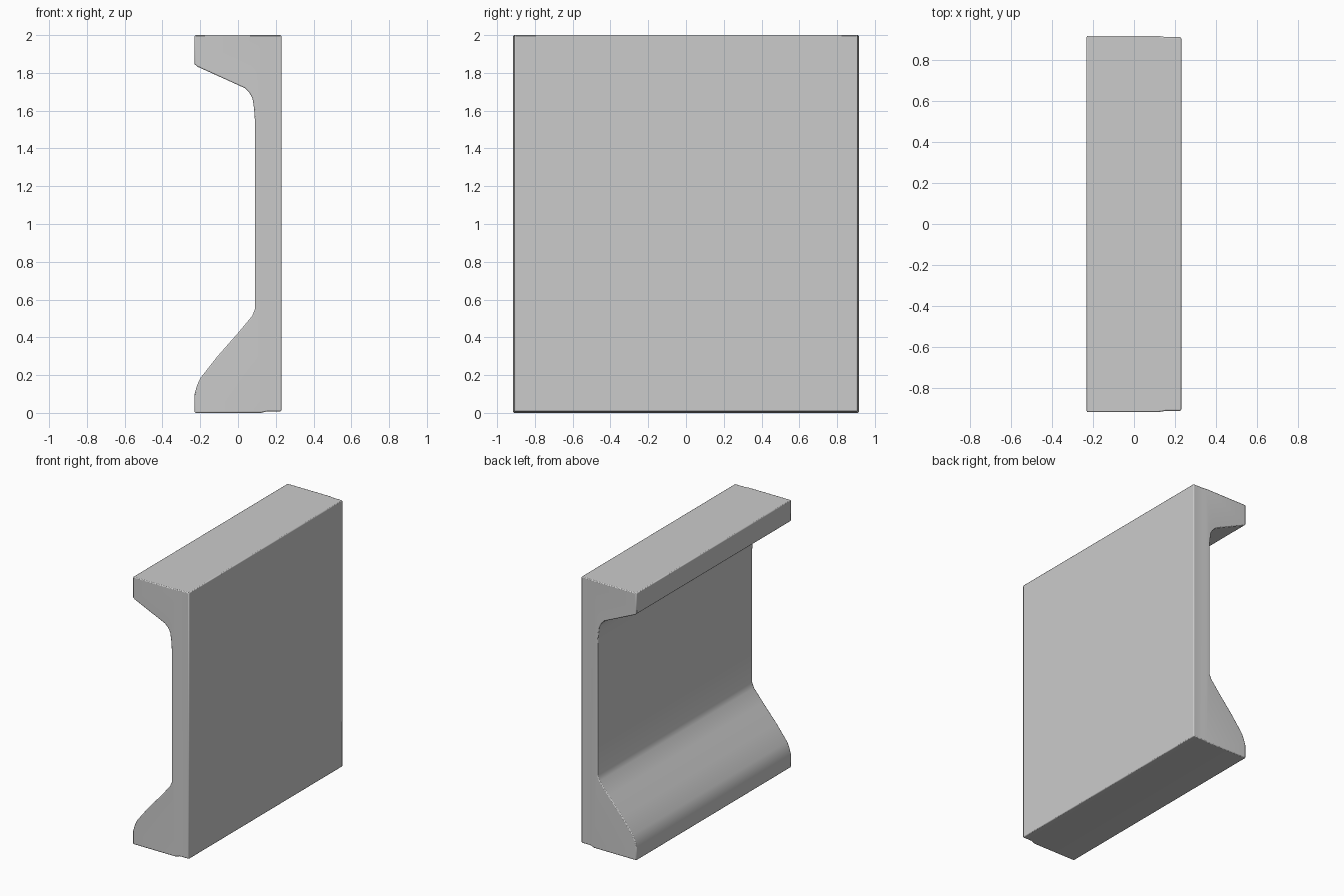
import bpy
import bmesh
from math import radians

if "Cube" in bpy.data.objects:
    bpy.data.objects.remove(bpy.data.objects["Cube"])

HALF = 0.915

# Side profile (x, z) of the flanged body, ending at the back of the face panel
profile = [
    (0.12, 0.0), (0.12, 2.0), (-0.23, 2.0), (-0.23, 1.846), (-0.215, 1.833),
    (0.035, 1.72), (0.06, 1.695), (0.077, 1.665), (0.085, 1.61), (0.09, 1.54),
    (0.09, 0.55), (0.075, 0.513), (0.0, 0.423), (-0.11, 0.298),
    (-0.2, 0.183), (-0.217, 0.145), (-0.23, 0.1), (-0.23, 0.0),
]

bm = bmesh.new()
base = bm.faces.new([bm.verts.new((x, -HALF, z)) for x, z in profile])
ext = bmesh.ops.extrude_face_region(bm, geom=[base])
for v in [g for g in ext["geom"] if isinstance(g, bmesh.types.BMVert)]:
    v.co.y = HALF
bmesh.ops.recalc_face_normals(bm, faces=bm.faces[:])

# Face panel: step in slightly at the ends and bottom, then run straight
panel = next(f for f in bm.faces if all(abs(v.co.x - 0.12) < 1e-5 for v in f.verts))
for x, y, z in [(0.155, HALF - 0.006, 0.008), (0.23, HALF - 0.006, 0.008)]:
    ext = bmesh.ops.extrude_discrete_faces(bm, faces=[panel])
    panel = ext["faces"][0]
    for v in panel.verts:
        v.co.x = x
        v.co.y = y if v.co.y > 0 else -y
        v.co.z = 2.0 if v.co.z > 1 else z
bmesh.ops.recalc_face_normals(bm, faces=bm.faces[:])

mesh = bpy.data.meshes.new("flanged_panel")
bm.to_mesh(mesh)
bm.free()
obj = bpy.data.objects.new("flanged_panel", mesh)
bpy.context.collection.objects.link(obj)

# Softly rounded outer edges
bevel = obj.modifiers.new("edge_rounding", "BEVEL")
bevel.width = 0.006
bevel.segments = 2
bevel.limit_method = "ANGLE"
bevel.angle_limit = radians(50)

bpy.context.view_layer.objects.active = obj
obj.select_set(True)
bpy.ops.object.shade_smooth_by_angle(angle=radians(35))
